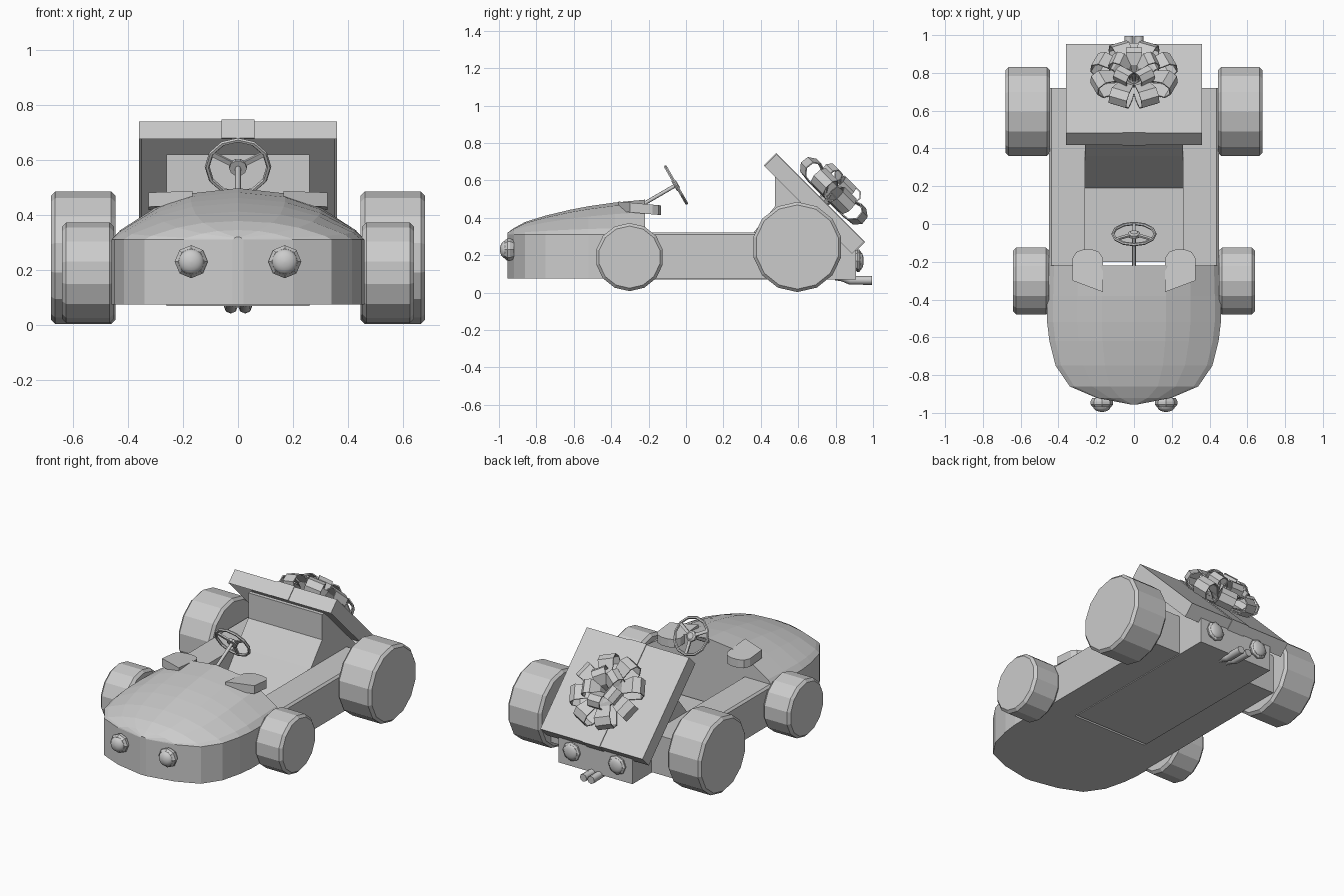
import bpy, bmesh, math
from mathutils import Matrix, Vector

if "Cube" in bpy.data.objects:
    bpy.data.objects.remove(bpy.data.objects["Cube"])

grey = bpy.data.materials.new("plain_grey")
grey.diffuse_color = (0.6, 0.6, 0.6, 1)
grey.use_nodes = True
grey.node_tree.nodes["Principled BSDF"].inputs["Base Color"].default_value = grey.diffuse_color


def finish(name, bm, matrix=None, smooth=False):
    if matrix:
        bm.transform(matrix)
    bmesh.ops.recalc_face_normals(bm, faces=bm.faces)
    mesh = bpy.data.meshes.new(name)
    bm.to_mesh(mesh)
    bm.free()
    mesh.materials.append(grey)
    ob = bpy.data.objects.new(name, mesh)
    bpy.context.collection.objects.link(ob)
    for p in mesh.polygons:
        p.use_smooth = smooth
    return ob


def loft(name, rings, matrix=None, smooth=False, caps=True):
    """Skin a row of closed rings."""
    bm = bmesh.new()
    rows = [[bm.verts.new(p) for p in r] for r in rings]
    n = len(rows[0])
    for a, b in zip(rows, rows[1:]):
        for i in range(n):
            j = (i + 1) % n
            bm.faces.new((a[i], a[j], b[j], b[i]))
    if caps:
        bm.faces.new(rows[0])
        bm.faces.new(rows[-1])
    return finish(name, bm, matrix, smooth)


def prism_x(name, profile, x0, x1):
    return loft(name, [[(x, y, z) for y, z in profile] for x in (x0, x1)])


def lathe(name, profile, sides, matrix, smooth=False):
    """Spin (radius, height) points around local z."""
    step = 2 * math.pi / sides
    return loft(name, [[(r * math.cos(i * step), r * math.sin(i * step), h)
                        for i in range(sides)] for r, h in profile], matrix, smooth)


def box(name, lo, hi, matrix=None):
    return loft(name, [[(lo[0], lo[1], z), (hi[0], lo[1], z),
                        (hi[0], hi[1], z), (lo[0], hi[1], z)]
                       for z in (lo[2], hi[2])], matrix)


def tube(name, points, radius, res=2):
    cu = bpy.data.curves.new(name, "CURVE")
    cu.dimensions = "3D"
    cu.bevel_depth, cu.bevel_resolution, cu.use_fill_caps = radius, res, True
    sp = cu.splines.new("POLY")
    sp.points.add(len(points) - 1)
    for p, co in zip(sp.points, points):
        p.co = (*co, 1)
    ob = bpy.data.objects.new(name, cu)
    bpy.context.collection.objects.link(ob)
    cu.materials.append(grey)
    bpy.ops.object.select_all(action="DESELECT")
    ob.select_set(True)
    bpy.context.view_layer.objects.active = ob
    bpy.ops.object.convert(target="MESH")
    return ob


# faceted hood and nose: (y, half width, top height)
stations = [(-0.22, .455, .497), (-0.38, .46, .482), (-0.52, .46, .462),
            (-0.62, .448, .443), (-0.75, .415, .412), (-0.86, .34, .378),
            (-0.92, .2, .345), (-0.955, .02, .32)]
shape = [(1, 0), (.93, .2), (.65, .64), (.37, .9)]
rings = []
for y, w, top in stations:
    half = [(w, .075)] + [(w * f, .31 + (top - .31) * g) for f, g in shape]
    rings.append([(x, y, z) for x, z in half] + [(0, y, top)]
                 + [(-x, y, z) for x, z in reversed(half)])
loft("hood", rings)

# cockpit floor, seat and tail
box("cockpit_floor", (-.26, -.2, .07), (.26, .25, .1))
prism_x("seat_and_tail", [(.19, .07), (.19, .1), (.36, .32), (.475, .46), (.475, .62),
                          (.50, .62), (.88, .24), (.91, .23), (.91, .07)], -.26, .26)

for s, side in ((1, "right"), (-1, "left")):
    # side rail with a small outer chamfer
    rail = [(.26, .075), (.45, .075), (.45, .31), (.437, .322), (.26, .322)]
    loft(side + "_rail", [[(s * x, y, z) for x, z in rail] for y in (-.22, .72)])

    # wheels
    for part, y, z, r, x0, x1 in (("front_wheel", -.302, .190, .182, .45, .64),
                                  ("rear_wheel", .595, .244, .241, .445, .68)):
        m = Matrix.Translation((0, y, z)) @ Matrix.Rotation(s * math.pi / 2, 4, "Y")
        c = .016
        lathe(side + "_" + part, [(r - c, x0), (r, x0 + c), (r, x1 - c), (r - c, x1)], 14, m)

    # headlights and tail lights
    for part, x, y, z, rot in (("headlight", .17, -.92, .23, 1), ("tail_light", .16, .905, .17, -1)):
        m = Matrix.Translation((s * x, y, z)) @ Matrix.Rotation(rot * math.pi / 2, 4, "X")
        k = 1 if rot == 1 else .6
        lathe(side + "_" + part + "_rim", [(.05, 0), (.06, .02 * k), (.06, .035 * k), (.048, .05 * k)], 8, m)
        dome = [(.047 * math.cos(a), .045 * k + .03 * k * math.sin(a))
                for a in (0, .3, .6, .9, 1.2, 1.5)]
        lathe(side + "_" + part + "_lens", dome, 16, m, True)

    # rounded pad at the back of the hood
    pad = [(.165, -.36), (.165, -.18), (.185, -.148), (.22, -.135),
           (.27, -.135), (.305, -.148), (.325, -.18), (.325, -.30)]
    loft(side + "_dash_pad", [[(s * x, y, z - .09 * (y + .14)) for x, y in pad] for z in (.415, .467)])

    # exhaust pipe
    tube(side + "_exhaust", [(s * .024, .80, .09), (s * .024, .84, .083), (s * .025, .88, .066),
                             (s * .027, .995, .066)], .024)

# steering wheel, facing the seat
steer = Matrix.Translation((0, -.053, .575)) @ Matrix.Rotation(-math.radians(60), 4, "X")
lathe_ring = []
for i in range(13):
    a = i * math.pi / 6
    lathe_ring.append([((.112 + .009 * math.cos(b)) * math.cos(a),
                        (.112 + .009 * math.cos(b)) * math.sin(a), .009 * math.sin(b))
                       for b in [k * math.pi / 3 for k in range(6)]])
rim = loft("steering_rim", lathe_ring, steer, caps=False)
lathe("steering_hub", [(.032, -.012), (.032, .004), (.02, .012)], 10, steer)
for deg in (90, 210, 330):
    m = steer @ Matrix.Rotation(math.radians(deg), 4, "Z")
    box("steering_spoke", (.02, -.009, -.005), (.11, .009, .005), m)
tube("steering_column", [(0, -.055, .574), (0, -.26, .455)], .01)

# tilted hollow lid behind the seat
d = math.sqrt(.5)
tilt = Matrix(((1, 0, 0, 0), (0, d, d, 0), (0, -d, d, 0), (0, 0, 0, 1)))
lid_m = Matrix.Translation((0, .6855, .474)) @ tilt
bm = bmesh.new()
bmesh.ops.create_cube(bm, size=1, matrix=Matrix.Diagonal((.72, .663, .09, 1)))
under = min(bm.faces, key=lambda f: f.calc_center_median().z)
bmesh.ops.inset_region(bm, faces=[under], thickness=.014)
for v in under.verts:
    v.co.z += .065
finish("lid", bm, lid_m)

# ribbon band wrapped over the lid
box("ribbon_top", (-.06, -.335, .045), (.06, .335, .05), lid_m)
for s in (1, -1):
    box("ribbon_end", (-.06, s * .3315, -.045), (.06, s * .336, .05), lid_m)


# bow: a low ring of ribbon loops and a raised inner ring
def bow_loop(name, angle, lift, size, width):
    path = [(.10, .01), (.5, -.04), (.84, -.04), (1, .1), (1, .3),
            (.84, .43), (.5, .38), (.10, .06)]
    bm = bmesh.new()
    rows = [[bm.verts.new((r * size, t * width * min(1, .3 + r), h * size)) for t in (-.5, .5)]
            for r, h in path]
    for a, b in zip(rows, rows[1:]):
        bm.faces.new((a[0], a[1], b[1], b[0]))
    m = (lid_m @ Matrix.Translation((0, .025, .055)) @ Matrix.Rotation(angle, 4, "Z")
         @ Matrix.Rotation(-lift, 4, "Y"))
    ob = finish(name, bm, m)
    mod = ob.modifiers.new("thickness", "SOLIDIFY")
    mod.thickness = .007


for i in range(8):
    bow_loop("bow_outer_loop", (i + .5) * math.pi / 4, .12, .235, .1)
for i in range(5):
    bow_loop("bow_inner_loop", (i + .25) * math.tau / 5, .72, .19, .085)
lathe("bow_knot", [(.03, .04), (.04, .07), (.025, .11)], 8, lid_m @ Matrix.Translation((0, .025, 0)))
